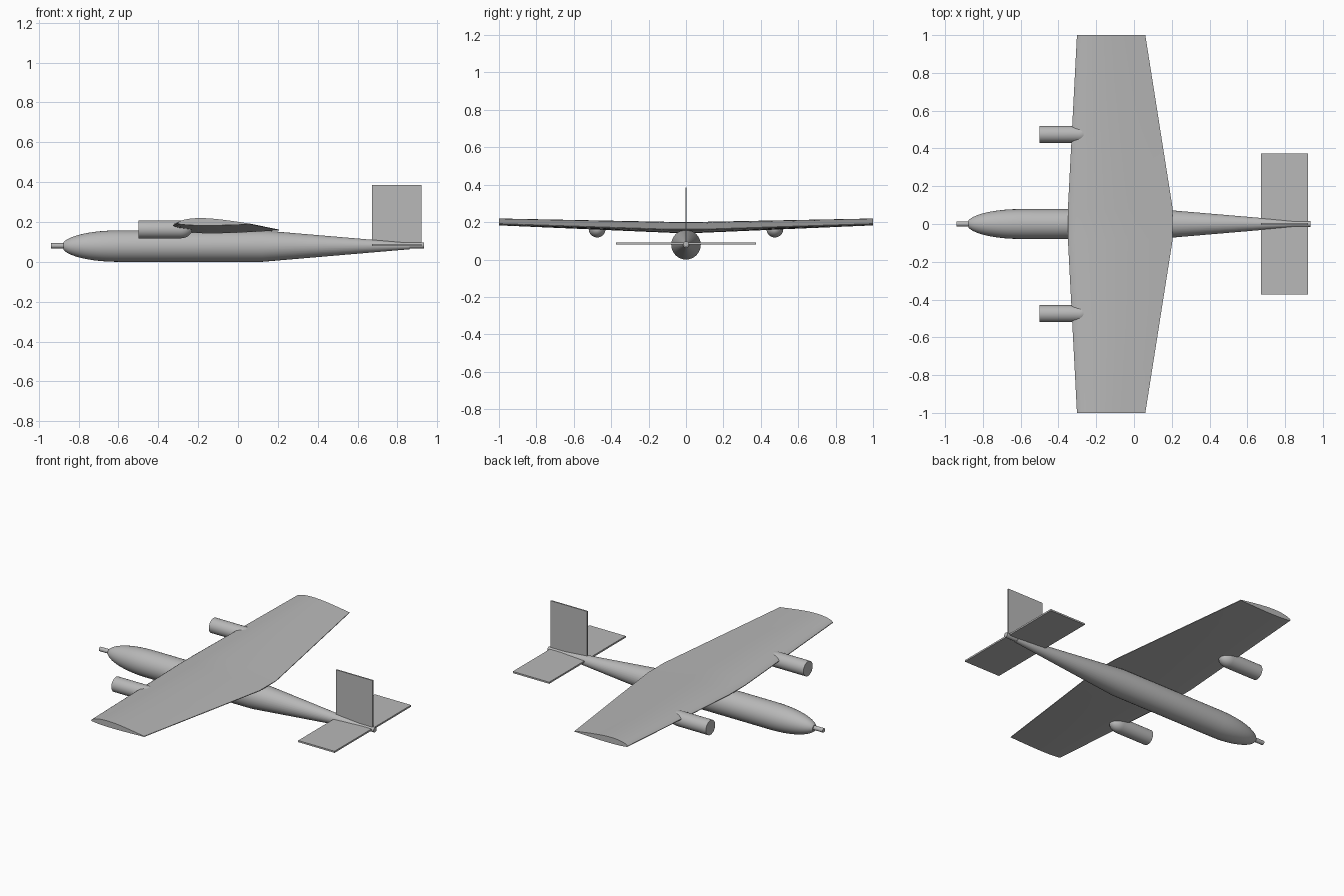
import bpy, bmesh
from math import pi, cos, sin, sqrt, radians

if "Cube" in bpy.data.objects:
    bpy.data.objects.remove(bpy.data.objects["Cube"])

# Single airframe colour
grey = bpy.data.materials.new("airframe_grey")
grey.use_nodes = True
colour = (0.48, 0.48, 0.48, 1)
grey.diffuse_color = colour
grey.node_tree.nodes["Principled BSDF"].inputs["Base Color"].default_value = colour


def loft(name, rings):
    """Skin closed rings of points and cap both ends."""
    bm = bmesh.new()
    loops = [[bm.verts.new(p) for p in ring] for ring in rings]
    n = len(loops[0])
    for a, b in zip(loops, loops[1:]):
        for i in range(n):
            j = (i + 1) % n
            bm.faces.new((a[i], a[j], b[j], b[i]))
    bm.faces.new(loops[0])
    bm.faces.new(loops[-1])
    bmesh.ops.recalc_face_normals(bm, faces=bm.faces)
    mesh = bpy.data.meshes.new(name)
    bm.to_mesh(mesh)
    bm.free()
    obj = bpy.data.objects.new(name, mesh)
    bpy.context.collection.objects.link(obj)
    mesh.materials.append(grey)
    bpy.ops.object.select_all(action='DESELECT')
    obj.select_set(True)
    bpy.context.view_layer.objects.active = obj
    bpy.ops.object.shade_smooth_by_angle(angle=radians(30))
    return obj


def turned(name, profile, y=0, z=0.079, sides=32):
    """Round body along x from (x, radius) pairs."""
    angles = [2 * pi * i / sides for i in range(sides)]
    return loft(name, [[(x, y + r * cos(a), z + r * sin(a)) for a in angles]
                       for x, r in profile])


def slab(name, x0, x1, y0, y1, z0, z1):
    return loft(name, [[(x, y0, z0), (x, y1, z0), (x, y1, z1), (x, y0, z1)]
                       for x in (x0, x1)])


# Fuselage: elliptical nose, straight barrel, long tail cone
nose = []
for i in range(11):
    t = 0.03 + 0.97 * (i / 10) ** 1.6
    nose.append((-0.885 + 0.285 * t, 0.079 * sqrt(1 - (1 - t) ** 2)))
turned("fuselage", nose + [(0.12, 0.079), (0.86, 0.016)])
turned("nose_probe", [(-0.94, 0.013), (-0.86, 0.013)], z=0.081, sides=16)
turned("tail_rod", [(0.8, 0.015), (0.935, 0.015)], z=0.083, sides=16)


# Wing: flat-bottomed section, tapered with slight dihedral
def wing_section(y, lead, trail, edge_z, top, bottom, trail_z):
    upper, lower = [], []
    steps = 12
    for i in range(steps + 1):
        t = (i / steps) ** 1.5
        x = lead + (trail - lead) * t
        base = edge_z + (trail_z - edge_z) * t
        # bulge peaks at about a third of the chord
        bulge = sin(pi * t ** 0.62)
        upper.append((x, y, base + (top - edge_z) * bulge + 0.002))
        lower.append((x, y, base - (edge_z - bottom) * bulge - 0.002))
    return upper + lower[::-1]


root = (-0.35, 0.205, 0.172, 0.203, 0.149, 0.16)
tip = (-0.302, 0.06, 0.194, 0.219, 0.186, 0.19)
loft("wing", [wing_section(-1, *tip), wing_section(-0.08, *root),
              wing_section(0.08, *root), wing_section(1, *tip)])

# Engine pods with rounded rear ends
pod = [(-0.5, 0.045)] + [(-0.29 + 0.06 * sin(a * pi / 16), 0.045 * cos(a * pi / 16))
                         for a in range(8)]
for side, y in (("left", 0.475), ("right", -0.475)):
    turned(side + "_engine_pod", pod, y=y, z=0.163)

# Tail surfaces
slab("tail_fin", 0.672, 0.92, -0.004, 0.004, 0.08, 0.385)
slab("tailplane", 0.672, 0.92, -0.373, 0.373, 0.08, 0.09)
